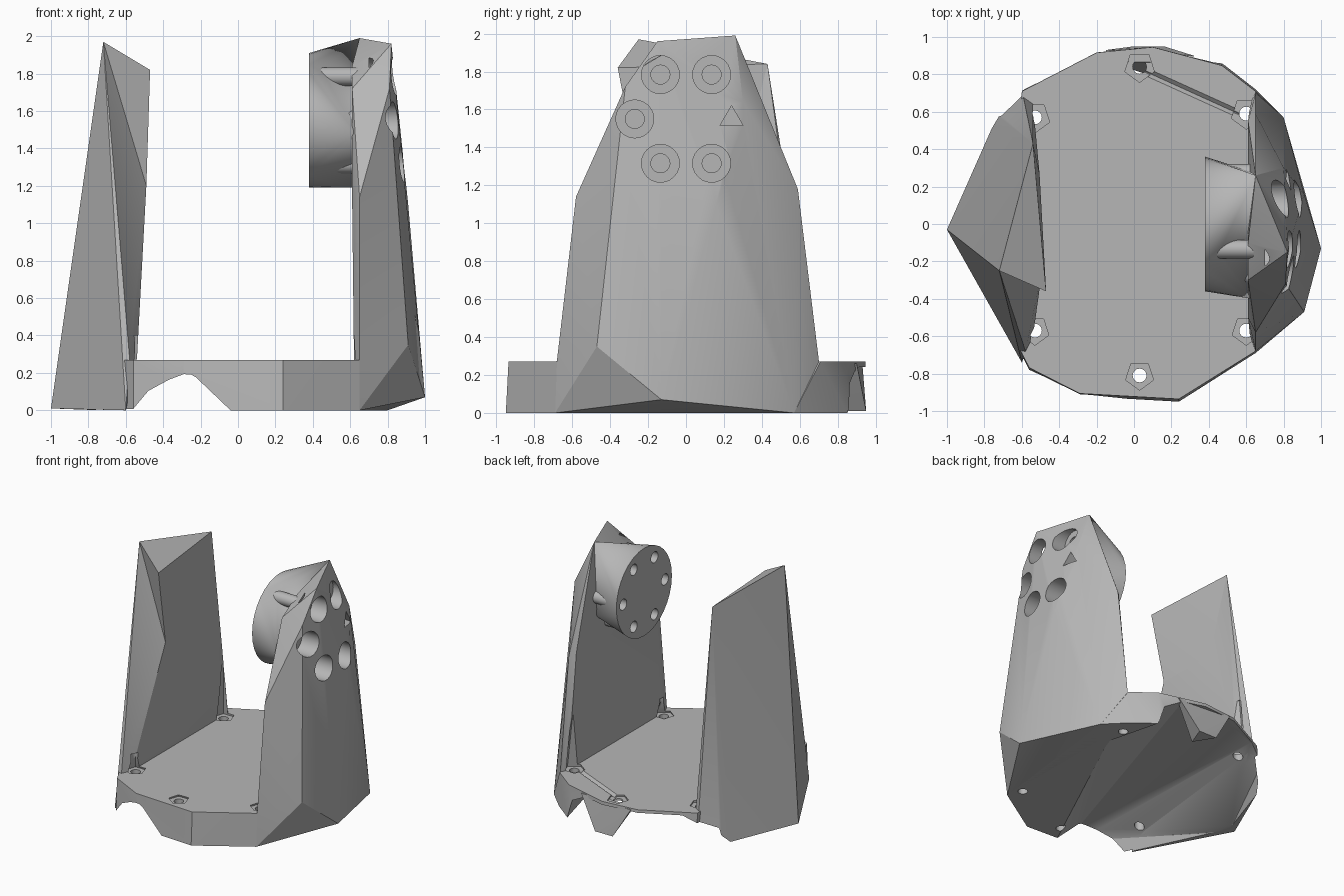
import bpy, bmesh, math
from mathutils import Vector, Matrix

cube = bpy.data.objects.get("Cube")
if cube:
    bpy.data.objects.remove(cube, do_unlink=True)

grey = bpy.data.materials.new("plain_grey")
grey.use_nodes = True
grey.diffuse_color = (0.47, 0.47, 0.47, 1)
grey.node_tree.nodes["Principled BSDF"].inputs["Base Color"].default_value = grey.diffuse_color


def make(name, bm):
    mesh = bpy.data.meshes.new(name)
    bmesh.ops.recalc_face_normals(bm, faces=bm.faces)
    bm.to_mesh(mesh)
    bm.free()
    mesh.materials.append(grey)
    ob = bpy.data.objects.new(name, mesh)
    bpy.context.collection.objects.link(ob)
    return ob


def hull(name, points):
    bm = bmesh.new()
    for p in points:
        bm.verts.new(p)
    res = bmesh.ops.convex_hull(bm, input=bm.verts)
    loose = [g for g in res["geom_interior"] if isinstance(g, bmesh.types.BMVert)]
    bmesh.ops.delete(bm, geom=loose, context="VERTS")
    bmesh.ops.dissolve_limit(bm, angle_limit=0.01, verts=bm.verts, edges=bm.edges)
    return make(name, bm)


def rod(name, start, end, r1, r2=None, sides=24):
    start, end = Vector(start), Vector(end)
    axis = end - start
    bm = bmesh.new()
    turn = axis.to_track_quat("Z", "Y").to_matrix().to_4x4()
    bmesh.ops.create_cone(bm, cap_ends=True, segments=sides, radius1=r1,
                          radius2=r1 if r2 is None else r2, depth=axis.length,
                          matrix=Matrix.Translation((start + end) / 2) @ turn)
    return make(name, bm)


def cut(target, cutters):
    for c in cutters:
        c.hide_render = True
        c.hide_viewport = True
        m = target.modifiers.new("cut", "BOOLEAN")
        m.operation = "DIFFERENCE"
        m.solver = "EXACT"
        m.object = c
    bpy.context.view_layer.update()
    mesh = bpy.data.meshes.new_from_object(
        target.evaluated_get(bpy.context.evaluated_depsgraph_get()))
    target.modifiers.clear()
    target.data = mesh


# Base: faceted disc between the two uprights
outline = [(0.1, 0.96), (0.47, 0.86), (0.65, 0.72), (0.8, 0.57), (0.65, -0.69),
           (0.24, -0.95), (-0.29, -0.92), (-0.56, -0.78), (-0.62, -0.66),
           (-0.6, 0.72), (-0.2, 0.93)]
base = hull("base", [(x, y, 0) for x, y in outline] +
            [(x, y * 0.985, 0.27) for x, y in outline if abs(x) < 0.7])
# Hanging tab under the back edge
back_tab = hull("back_tab", [
    (0.32, 0.9, 0.26), (0.16, 0.95, 0.01), (0, 0.95, 0.01), (-0.15, 0.93, 0.26),
    (0.3, 0.86, 0.26), (0.1, 0.79, 0.01), (-0.14, 0.87, 0.26)])

# Right upright: leaning slab, with a waist across its inner face
peak, inner_tip, back_tip = (-0.72, -0.25, 1.97), (-0.47, -0.36, 1.82), (-0.54, 0.43, 1.84)
waist = [(-0.49, -0.24, 1.2), (-0.505, 0.27, 1.2)]
right_upright = hull("right_upright", [
    (-1, -0.03, 0.01), (-0.6, 0.72, 0), (-0.73, 0.58, 0), (-0.58, -0.68, 0.28),
    (-0.6, -0.74, 0), (-0.54, -0.6, 0.28), (-0.54, 0.64, 0.28),
    (-0.585, -0.52, 0.73), peak, back_tip] + waist)
right_upright_top = hull("right_upright_top", [peak, inner_tip, back_tip] + waist)

# Left upright: broad slab that narrows to a peak
left_upright = hull("left_upright", [
    (1, -0.13, 0.07), (0.8, 0.57, 0), (0.65, -0.69, 0), (0.65, 0.72, 0),
    (0.91, -0.47, 0.35), (0.65, -0.68, 0.28), (0.62, -0.6, 0.28),
    (0.65, 0.7, 0.28), (0.62, 0.64, 0.28), (0.91, 0.16, 1.1),
    (0.65, -0.58, 1.14), (0.61, -0.5, 1.15), (0.65, 0.59, 1.18), (0.61, 0.55, 1.2),
    (0.81, -0.32, 1.72), (0.61, -0.3, 1.72), (0.8, 0.3, 1.64),
    (0.65, 0.26, 1.99), (0.82, -0.15, 1.96), (0.61, -0.1, 1.84)])

# Round mounting boss on the inner side of the left upright
ring = [(0.38, 0.36 * math.cos(a), 1.55 + 0.36 * math.sin(a))
        for a in (i * math.tau / 32 for i in range(32))]
boss = hull("mounting_boss", ring + [
    (0.65, 0.26, 1.99), (0.63, -0.4, 1.48), (0.63, 0, 1.19), (0.63, 0.28, 1.4)])

# Six bolt sleeves, with bores in the boss and wide recesses outside
bores, recesses, sleeves = [], [], []
for i in range(6):
    a = i * math.tau / 6
    y, z = 0.27 * math.cos(a), 1.55 + 0.27 * math.sin(a)
    sleeves.append(rod("bolt_sleeve", (0.44, y, z), (0.64, y, z), 0.05))
    bores.append(rod("bore_cutter", (0.3, y, z), (0.46, y, z), 0.045))
    if i:
        recesses.append(rod("recess_cutter", (0.7, y, z), (1.2, y, z), 0.1))
        recesses.append(rod("bolt_cutter", (0.66, y, z), (0.75, y, z), 0.05))
    else:
        # the back recess is mostly closed over
        recesses.append(rod("recess_cutter", (0.7, 0.24, z), (1.2, 0.24, z), 0.07, sides=3))
cut(boss, bores)

# Screw holes and tapering niches around the base, taller at the back
screws, niches = [], []
for x, y in [(0.6, 0.59), (0.03, 0.84), (-0.53, 0.57),
             (-0.53, -0.57), (0.03, -0.81), (0.6, -0.57)]:
    top = 0.7 if y > 0 else 0.4
    screws.append(rod("screw_cutter", (x, y, -0.1), (x, y, 0.4), 0.037, sides=16))
    niches.append(rod("niche_cutter", (x, y, 0.255), (x, y, top), 0.085, 0.02, sides=5))

# Shallow dished underside, open at the front notch and along the back edge
hollow = hull("hollow_cutter", [
    (-0.46, -1, -0.01), (-0.37, -1, 0.13), (-0.28, -1, 0.19), (-0.06, -1, -0.01),
    (-0.58, -0.6, -0.01), (-0.95, -0.03, -0.01), (-0.6, 0.74, -0.01), (-0.56, 1.1, -0.01),
    (-0.5, 0.75, 0.245), (-0.5, 1.1, 0.245), (0.34, 1.1, 0.245),
    (0.42, 1.1, -0.01), (0.6, 0.4, -0.01)])
# Shallow groove along the back edge
groove = rod("groove_cutter", (0.05, 0.82, 0.28), (0.58, 0.58, 0.28), 0.03, sides=4)

cut(base, screws + niches + [hollow, groove])
cut(right_upright, screws + niches + [hollow])
cut(left_upright, screws + niches + recesses)

# Shading: rounded parts smooth, facets crisp
bpy.ops.object.select_all(action="DESELECT")
for ob in [base, back_tab, right_upright, right_upright_top, left_upright, boss] + sleeves:
    ob.select_set(True)
bpy.context.view_layer.objects.active = base
bpy.ops.object.shade_smooth_by_angle(angle=math.radians(25))
